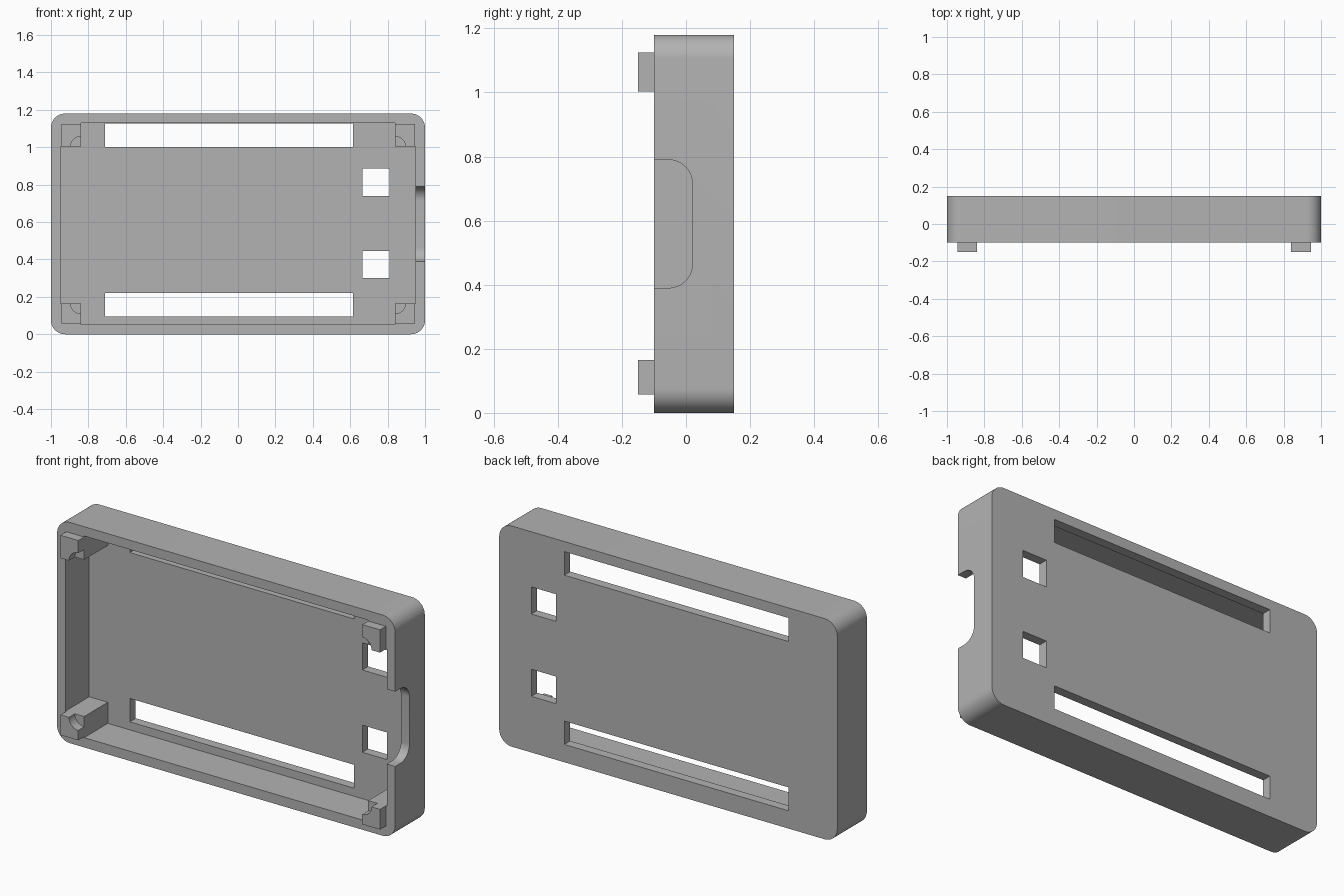
import bpy, bmesh, math

cube = bpy.data.objects.get("Cube")
if cube:
    bpy.data.objects.remove(cube, do_unlink=True)

grey = bpy.data.materials.new("plain grey")
grey.use_nodes = True
colour = (0.45, 0.45, 0.45, 1)
grey.diffuse_color = colour
grey.node_tree.nodes["Principled BSDF"].inputs["Base Color"].default_value = colour


def prism(name, points, start, end, axis="y"):
    """Extrude a closed profile: (x, z) along y, or (y, z) along x."""
    bm = bmesh.new()
    place = (lambda p: (p[0], start, p[1])) if axis == "y" else (lambda p: (start, p[0], p[1]))
    face = bm.faces.new([bm.verts.new(place(p)) for p in points])
    new = bmesh.ops.extrude_face_region(bm, geom=[face])["geom"]
    step = end - start
    bmesh.ops.translate(bm, vec=(0, step, 0) if axis == "y" else (step, 0, 0),
                        verts=[g for g in new if isinstance(g, bmesh.types.BMVert)])
    bmesh.ops.recalc_face_normals(bm, faces=bm.faces)
    mesh = bpy.data.meshes.new(name)
    bm.to_mesh(mesh)
    bm.free()
    mesh.materials.append(grey)
    obj = bpy.data.objects.new(name, mesh)
    bpy.context.collection.objects.link(obj)
    return obj


def rect(x0, x1, z0, z1):
    return [(x0, z0), (x1, z0), (x1, z1), (x0, z1)]


def arc(cx, cz, r, a0, a1, n=12):
    angles = [math.radians(a0 + (a1 - a0) * i / n) for i in range(n + 1)]
    return [(cx + r * math.cos(a), cz + r * math.sin(a)) for a in angles]


def smooth(obj):
    bpy.ops.object.select_all(action="DESELECT")
    obj.select_set(True)
    bpy.context.view_layer.objects.active = obj
    bpy.ops.object.shade_smooth_by_angle(angle=math.radians(30))


WIDE, HIGH, RIM, FLOOR, BACK = 1.0, 1.18, -0.10, 0.10, 0.15
IN_X, IN_Z0, IN_Z1 = 0.95, 0.052, 1.13

# Rounded outer block
r = 0.075
outline = (arc(WIDE - r, r, r, -90, 0) + arc(WIDE - r, HIGH - r, r, 0, 90)
           + arc(r - WIDE, HIGH - r, r, 90, 180) + arc(r - WIDE, r, r, 180, 270))
case = prism("case_shell", outline, RIM, BACK)

# Cavity, header slots, square windows and the side port
cutters = [prism("cavity_cutter", rect(-IN_X, IN_X, IN_Z0, IN_Z1), RIM - 0.1, FLOOR)]
openings = [(-0.71, 0.615, 0.095, 0.22), (-0.71, 0.615, 1.0, 1.126),
            (0.665, 0.81, 0.30, 0.445), (0.665, 0.81, 0.74, 0.885)]
for opening in openings:
    cutters.append(prism("opening_cutter", rect(*opening), FLOOR - 0.03, BACK + 0.1))
pr, depth, low, high = 0.075, 0.02, 0.39, 0.79
port = ([(RIM - 0.1, low)] + arc(depth - pr, low + pr, pr, -90, 0)
        + arc(depth - pr, high - pr, pr, 0, 90) + [(RIM - 0.1, high)])
cutters.append(prism("port_cutter", port, 0.9, 1.1, "x"))

for cutter in cutters:
    mod = case.modifiers.new("cut", "BOOLEAN")
    mod.operation, mod.solver, mod.object = "DIFFERENCE", "EXACT", cutter
bpy.context.view_layer.update()
cut_mesh = bpy.data.meshes.new_from_object(
    case.evaluated_get(bpy.context.evaluated_depsgraph_get()))
case.modifiers.clear()
case.data = cut_mesh
for cutter in cutters:
    bpy.data.objects.remove(cutter, do_unlink=True)
smooth(case)

# Corner posts, each with a raised peg notched at its inner corner
for side, sx in (("left", 1), ("right", -1)):
    for level, wall, inner, up in (("lower", IN_Z0, 0.165, 1), ("upper", IN_Z1, 1.003, -1)):
        x_in = 0.84
        prism(f"{level}_{side}_post", rect(sx * x_in, sx * IN_X, wall, inner), RIM, FLOOR)
        x_out, z_out = 0.945, wall + up * 0.005
        notch = [(sx * (x_in + dx), inner - up * dz)
                 for dx, dz in arc(0, 0, 0.055, 0, 90)]
        peg = [(sx * x_out, inner)] + notch + [(sx * x_in, z_out), (sx * x_out, z_out)]
        smooth(prism(f"{level}_{side}_peg", peg, -BACK, RIM))
